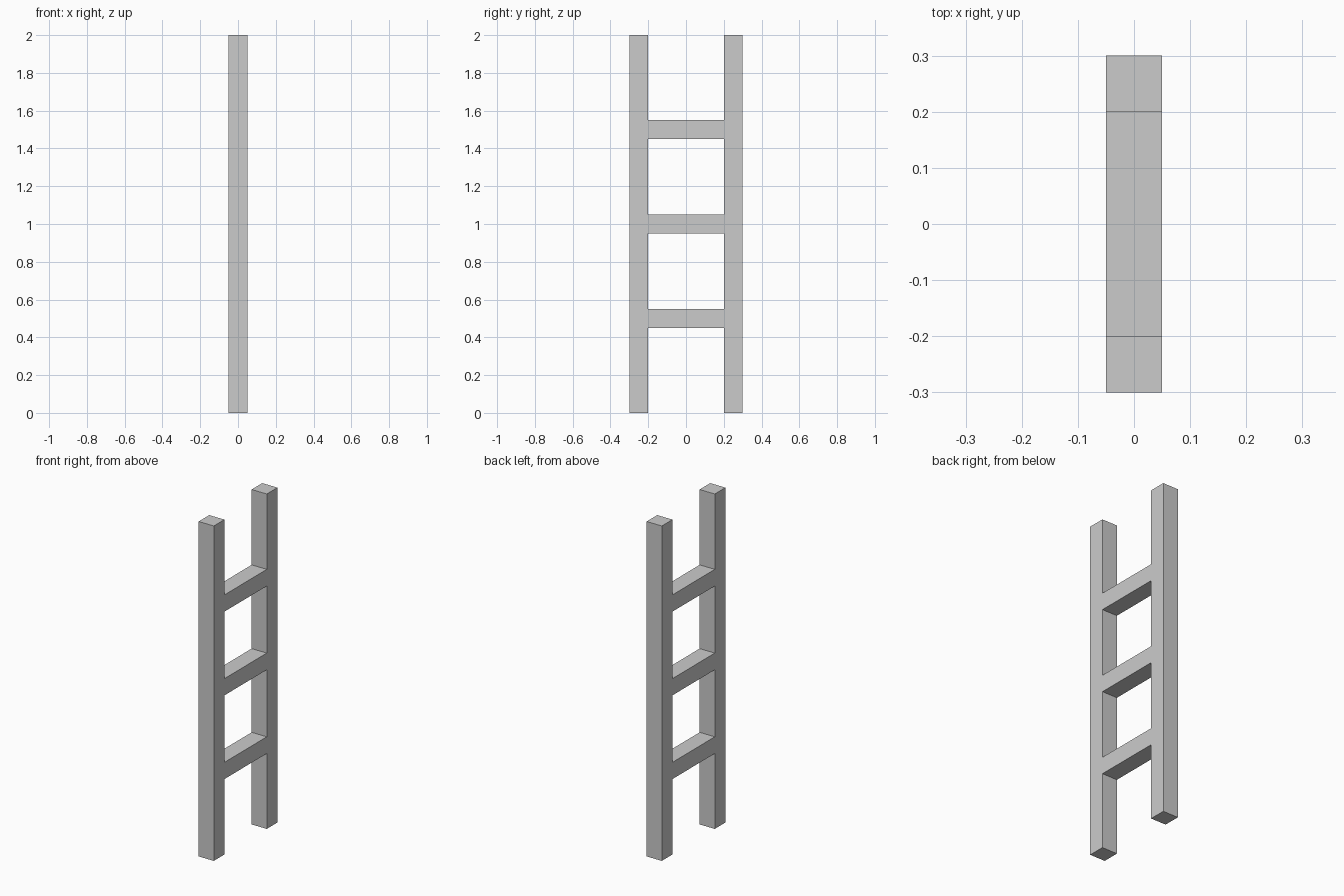
import bpy

if "Cube" in bpy.data.objects:
    bpy.data.objects.remove(bpy.data.objects["Cube"])


def box(name, size, center):
    """Add a flat-faced box with its size baked into the mesh."""
    bpy.ops.mesh.primitive_cube_add(size=1, location=center)
    obj = bpy.context.object
    obj.name = name
    obj.scale = size
    bpy.ops.object.transform_apply(location=False, rotation=False, scale=True)
    return obj


THICK = 0.1      # square section of every bar
HEIGHT = 2.0
RAIL_Y = 0.25    # rail centre offset

# Upright side rails
for name, side in (("front_rail", -1), ("back_rail", 1)):
    box(name, (THICK, THICK, HEIGHT), (0, side * RAIL_Y, HEIGHT / 2))

# Rungs fitted flush between the rails
for name, z in (("lower_rung", 0.5), ("middle_rung", 1.0), ("upper_rung", 1.5)):
    box(name, (THICK, 2 * RAIL_Y - THICK, THICK), (0, 0, z))
